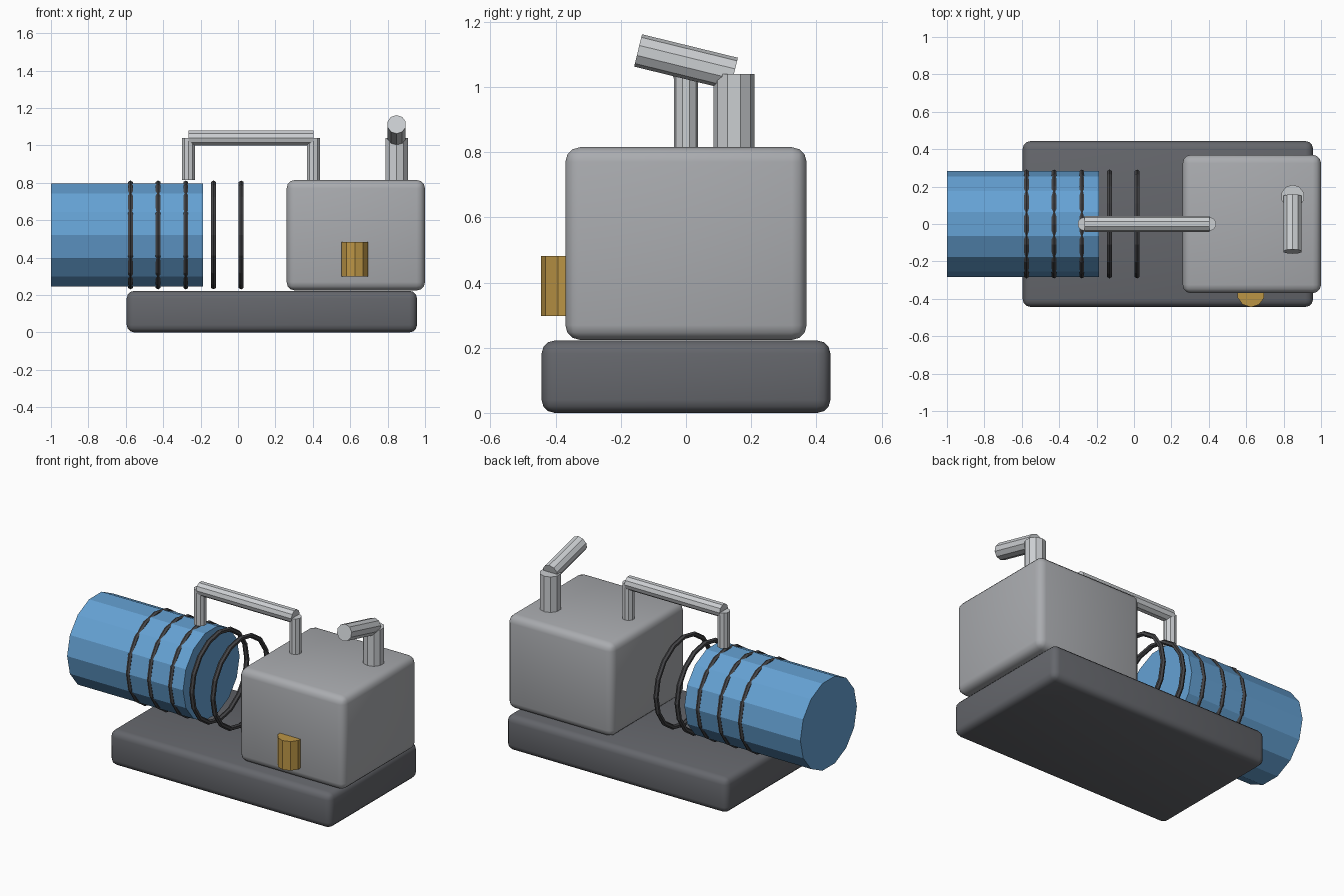
import bpy
import math
from mathutils import Vector

if "Cube" in bpy.data.objects:
    bpy.data.objects.remove(bpy.data.objects["Cube"])


def material(name, rgb):
    m = bpy.data.materials.new(name)
    m.diffuse_color = (*rgb, 1)
    m.use_nodes = True
    m.node_tree.nodes["Principled BSDF"].inputs["Base Color"].default_value = m.diffuse_color
    return m


BLUE = material("blue_paint", (0.13, 0.36, 0.66))
BRASS = material("brass", (0.5, 0.3, 0.06))
DARK = material("dark_grey", (0.13, 0.135, 0.15))
BLACK = material("black_wire", (0.06, 0.06, 0.065))
GREY = material("body_grey", (0.4, 0.41, 0.43))
STEEL = material("steel", (0.6, 0.62, 0.64))


def finish(name, mat):
    ob = bpy.context.object
    ob.name = name
    ob.data.materials.append(mat)
    return ob


def rounded_box(name, lo, hi, bevel, mat):
    lo, hi = Vector(lo), Vector(hi)
    bpy.ops.mesh.primitive_cube_add(size=1, location=(lo + hi) / 2)
    ob = finish(name, mat)
    ob.scale = hi - lo
    bpy.ops.object.transform_apply(location=False, rotation=False, scale=True)
    mod = ob.modifiers.new("Bevel", 'BEVEL')
    mod.width = bevel
    mod.segments = 3
    bpy.ops.object.modifier_apply(modifier=mod.name)
    bpy.ops.object.shade_smooth_by_angle(angle=math.radians(35))


def rod(name, a, b, radius, sides, mat, rotation=(0, 0, 0)):
    a, b = Vector(a), Vector(b)
    bpy.ops.mesh.primitive_cylinder_add(vertices=sides, radius=radius, depth=(b - a).length,
                                        location=(a + b) / 2, rotation=rotation)
    finish(name, mat)


ALONG_X = (0, math.pi / 2, 0)

# Base slab and engine block
rounded_box("base", (-0.595, -0.443, 0), (0.957, 0.443, 0.222), 0.04, DARK)
rounded_box("engine_block", (0.26, -0.37, 0.224), (1.0, 0.37, 0.815), 0.045, GREY)

# Blue tank with its row of coil rings
rod("tank", (-1.0, 0, 0.521), (-0.187, 0, 0.521), 0.283, 14, BLUE, ALONG_X)
for i in range(5):
    bpy.ops.mesh.primitive_torus_add(major_segments=16, minor_segments=6, major_radius=0.276,
                                     minor_radius=0.015, location=(-0.575 + 0.148 * i, 0, 0.521),
                                     rotation=ALONG_X)
    finish(f"coil_ring_{i + 1}", BLACK)

# Carry handle
for side, x in (("left", -0.265), ("right", 0.403)):
    rod(f"handle_post_{side}", (x, 0, 0.815), (x, 0, 1.04), 0.037, 10, STEEL)
rod("handle_bar", (-0.265, 0, 1.04), (0.403, 0, 1.04), 0.042, 10, STEEL, ALONG_X)

# Exhaust pipe with tilted outlet
rod("exhaust_pipe", (0.848, 0.147, 0.8), (0.848, 0.147, 1.04), 0.063, 10, STEEL)
start, end = Vector((0.848, 0.147, 1.04)), Vector((0.848, -0.147, 1.112))
d = end - start
rod("exhaust_outlet", start, end, 0.051, 10, STEEL, (math.atan2(-d.y, d.z), 0, 0))

# Brass valve on the front face
rod("brass_valve", (0.625, -0.37, 0.298), (0.625, -0.37, 0.482), 0.075, 10, BRASS)
